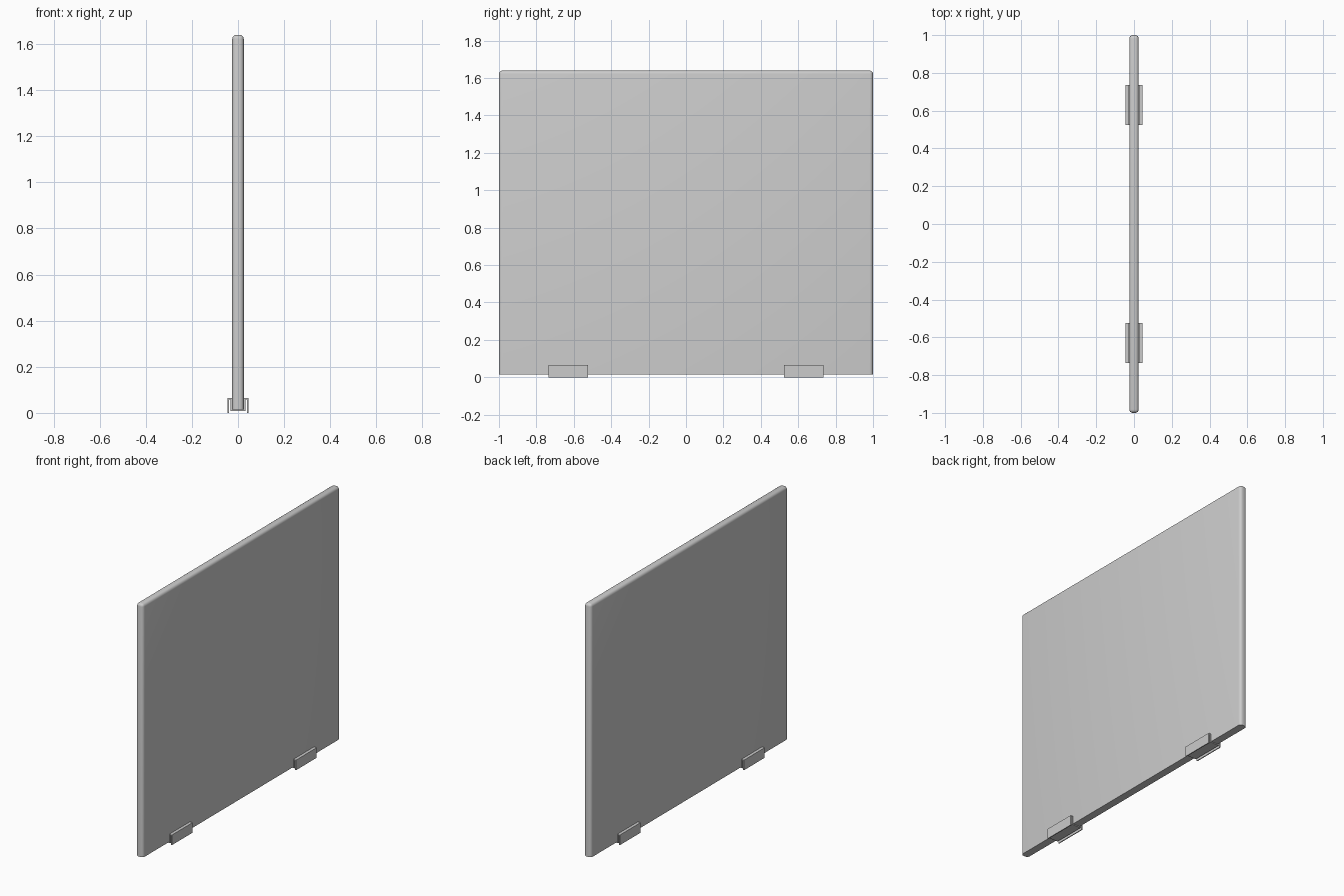
import bpy, bmesh

if "Cube" in bpy.data.objects:
    bpy.data.objects.remove(bpy.data.objects["Cube"])

def add_object(name, bm):
    bmesh.ops.recalc_face_normals(bm, faces=bm.faces)
    me = bpy.data.meshes.new(name)
    bm.to_mesh(me)
    bm.free()
    ob = bpy.data.objects.new(name, me)
    bpy.context.collection.objects.link(ob)
    return ob

# Upright panel: rounded top and end edges, square bottom
W, L, Z0, Z1 = 0.05, 2.0, 0.015, 1.64
bm = bmesh.new()
bmesh.ops.create_cube(bm, size=1)
for v in bm.verts:
    v.co.x *= W
    v.co.y *= L
    v.co.z = Z0 if v.co.z < 0 else Z1
rim = [e for e in bm.edges if max(v.co.z for v in e.verts) > 1]
bmesh.ops.bevel(bm, geom=rim, offset=0.018, segments=4, profile=0.5, affect='EDGES')
panel = add_object("screen_panel", bm)
bpy.context.view_layer.objects.active = panel
panel.select_set(True)
bpy.ops.object.shade_smooth_by_angle(angle=0.7)
panel.select_set(False)

# Foot clips: bent sheet hugging the panel base, folding out and down to the floor
half_outer = [(0.026, 0.015), (0.026, 0.065), (0.045, 0.065), (0.045, 0.0)]
half_inner = [(0.039, 0.0), (0.039, 0.059), (0.032, 0.059), (0.032, 0.009)]
mirror = lambda pts: [(-x, z) for x, z in reversed(pts)]
profile = half_outer + half_inner + mirror(half_inner) + mirror(half_outer)

for name, y in (("foot_clip_front", -0.63), ("foot_clip_back", 0.63)):
    bm = bmesh.new()
    face = bm.faces.new([bm.verts.new((x, y - 0.105, z)) for x, z in profile])
    ext = bmesh.ops.extrude_face_region(bm, geom=[face])["geom"]
    bmesh.ops.translate(bm, vec=(0, 0.21, 0),
                        verts=[g for g in ext if isinstance(g, bmesh.types.BMVert)])
    # keep the starting cap so the sheet is closed
    bmesh.ops.holes_fill(bm, edges=[e for e in bm.edges if e.is_boundary])
    add_object(name, bm)
